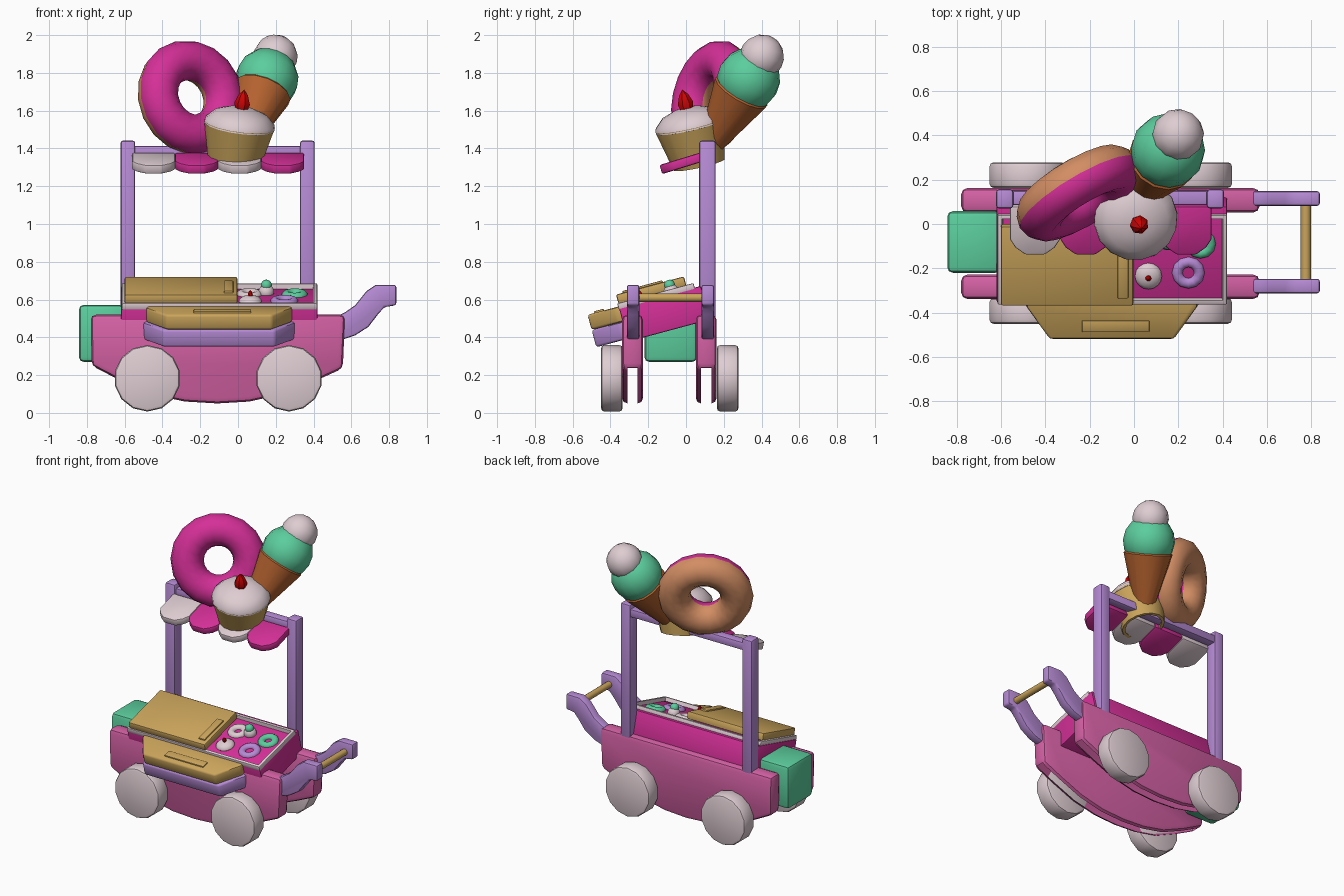
import bpy, bmesh, math
from mathutils import Matrix, Vector

if "Cube" in bpy.data.objects:
    bpy.data.objects.remove(bpy.data.objects["Cube"])


def material(name, r, g, b):
    m = bpy.data.materials.new(name)
    m.diffuse_color = (r ** 2.2, g ** 2.2, b ** 2.2, 1)
    m.use_nodes = True
    m.node_tree.nodes["Principled BSDF"].inputs["Base Color"].default_value = m.diffuse_color
    return m


WHITE = material("cream_white", .87, .80, .82)
PINK = material("pink", .83, .38, .64)
MAGENTA = material("magenta", .83, .20, .59)
PURPLE = material("purple", .71, .54, .83)
TAN = material("tan", .79, .64, .36)
MINT = material("mint", .36, .80, .61)
CONE = material("cone_brown", .71, .39, .20)
DOUGH = material("dough", .82, .55, .39)
RED = material("red", .82, .04, .04)


def finish(name, bm, mats, matrix=Matrix(), angle=40):
    bmesh.ops.recalc_face_normals(bm, faces=bm.faces)
    me = bpy.data.meshes.new(name)
    bm.to_mesh(me)
    bm.free()
    for m in mats:
        me.materials.append(m)
    for p in me.polygons:
        p.use_smooth = True
    me.set_sharp_from_angle(angle=math.radians(angle))
    ob = bpy.data.objects.new(name, me)
    ob.matrix_world = matrix
    bpy.context.collection.objects.link(ob)
    return ob


def prism(name, pts, plane, a, b, mat, bevel=.015, matrix=Matrix(), edit=None):
    """Extrude an outline in the xz or xy plane from a to b, round its hard edges."""
    bm = bmesh.new()
    rows = []
    for t in (a, b):
        rows.append([bm.verts.new((p, t, q) if plane == 'xz' else (p, q, t)) for p, q in pts])
    bm.faces.new(rows[0])
    bm.faces.new(rows[1])
    n = len(pts)
    for i in range(n):
        j = (i + 1) % n
        bm.faces.new((rows[0][i], rows[0][j], rows[1][j], rows[1][i]))
    bmesh.ops.recalc_face_normals(bm, faces=bm.faces)
    if bevel:
        es = [e for e in bm.edges if e.calc_face_angle(0) > .6]
        bmesh.ops.bevel(bm, geom=es, offset=bevel, segments=2, profile=.5, affect='EDGES')
    if edit:
        edit(bm)
    return finish(name, bm, [mat], matrix)


def box(name, x, y, z, mat, bevel=.015, matrix=Matrix(), edit=None):
    pts = [(x[0], y[0]), (x[1], y[0]), (x[1], y[1]), (x[0], y[1])]
    return prism(name, pts, 'xy', z[0], z[1], mat, bevel, matrix, edit)


def lathe(name, prof, seg, mats, matrix, closed=False, rule=None, angle=50):
    """Spin a (radius, height) profile round local z."""
    bm = bmesh.new()
    rings = []
    for k in range(seg):
        c, s = math.cos(2 * math.pi * k / seg), math.sin(2 * math.pi * k / seg)
        rings.append([bm.verts.new((r * c, r * s, h)) for r, h in prof])
    m = len(prof)
    for k in range(seg):
        A, B = rings[k], rings[(k + 1) % seg]
        for i in range(m if closed else m - 1):
            j = (i + 1) % m
            f = bm.faces.new((A[i], B[i], B[j], A[j]))
            if rule:
                f.material_index = rule(f.calc_center_median())
    bmesh.ops.remove_doubles(bm, verts=bm.verts, dist=1e-5)
    bmesh.ops.dissolve_degenerate(bm, edges=bm.edges, dist=1e-5)
    return finish(name, bm, mats, matrix, angle)


def frame(loc, axis, scale=1):
    q = Vector(axis).to_track_quat('Z', 'Y').to_matrix().to_4x4()
    return Matrix.Translation(loc) @ q @ Matrix.Scale(scale, 4)


def ball(r, h, n=8):
    return [(r * math.sin(math.pi * i / n), h - r * math.cos(math.pi * i / n)) for i in range(n + 1)]


def donut(name, M, R, r, icing, seg=18):
    prof = [(R + r * math.cos(math.pi * i / 6), r * math.sin(math.pi * i / 6)) for i in range(12)]
    lathe(name, prof, seg, [DOUGH, icing], M, True, lambda c: int(c.z > -.01 * R))


def cupcake(name, M):
    lathe(name + "_wrapper", [(.155, .2), (.12, 0), (.14, 0), (.19, .22)], 16, [TAN], M)
    lathe(name + "_frosting", [(.17, .205), (.19, .21), (.187, .235), (.14, .28), (.07, .305), (0, .312)],
          16, [WHITE], M)
    lathe(name + "_cherry", [(0, .29), (.035, .305), (.043, .335), (.026, .38), (0, .41)], 7, [RED], M, angle=35)


def ice_cream(name, M, low, high):
    lathe(name + "_cone", [(0, 0), (.055, 0), (.158, .38), (.14, .40)], 14, [CONE], M)
    lathe(name + "_low_scoop", ball(.168, .46), 14, [low], M)
    lathe(name + "_high_scoop", ball(.118, .607), 12, [high], M)


# Side panels with open undersides, and wheels
panel = [(-.78, .52), (-.775, .25), (-.62, .17), (-.45, .095), (-.28, .06), (-.11, .05), (.06, .06),
         (.24, .1), (.41, .17), (.555, .235), (.567, .52)]


def open_bottom(bm):
    faces = [f for f in bm.faces if abs(f.normal.y) < .1 and f.normal.z < -.75]
    bmesh.ops.delete(bm, geom=faces, context='FACES')


for side, y0, y1 in (("front", -.338, -.228), ("back", .052, .162)):
    prism(side + "_panel", panel, 'xz', y0, y1, PINK, .028, edit=open_bottom)
for side, y0, y1 in (("front", -.45, -.335), ("back", .163, .278)):
    for end, cx in (("left", -.48), ("right", .27)):
        pts = [(cx + .176 * math.cos(math.pi * (i + .5) / 7), .183 + .176 * math.sin(math.pi * (i + .5) / 7))
               for i in range(14)]
        prism(side + "_" + end + "_wheel", pts, 'xz', y0, y1, WHITE, .018)

# Push handles and grip bar
grip = [(.5, .50), (.57, .535), (.62, .57), (.68, .645), (.73, .678), (.838, .678), (.838, .57), (.775, .56),
        (.74, .52), (.69, .455), (.62, .41), (.5, .37)]
for side, y in (("front", -.28), ("back", .115)):
    prism(side + "_handle", grip, 'xz', y - .033, y + .033, PURPLE, .012)
lathe("handle_bar", [(.023, 0), (.023, .36)], 10, [TAN], frame((.775, -.26, .61), (0, 1, 0)))

# Mint storage box on the left end
box("storage_box", (-.842, -.60), (-.22, .058), (.27, .572), MINT, .025)

# Sloped counter: local y runs up the slope, local z is its normal
T = Matrix.Translation((0, -.36, .575)) @ Matrix.Rotation(math.radians(15), 4, 'X')
box("counter_body", (-.62, .42), (0, .448), (-.205, -.02), MAGENTA, .008, T)


def hollow(bm):
    top = max(bm.faces, key=lambda f: f.calc_center_median().z)
    bmesh.ops.inset_individual(bm, faces=[top], thickness=.018)
    bmesh.ops.inset_individual(bm, faces=[top], thickness=.014, depth=-.05)


box("display_tray", (-.615, .42), (-.003, .415), (-.03, .005), WHITE, .006, T, hollow)
box("counter_lid", (-.60, -.003), (.003, .375), (.0, .052), TAN, .01, T)
box("lid_grip", (-.075, -.025), (.04, .26), (.045, .062), TAN, .006, T)

# Fold-out front shelf
for name, m, z0, z1, x0, x1 in (("shelf_base", PURPLE, -.19, -.095, -.5, .3),
                                ("shelf_top", TAN, -.095, -.012, -.485, .285)):
    pts = [(x0, .02), (x0, -.02), (x0 + .105, -.17), (x1 - .105, -.17), (x1, -.02), (x1, .02)]
    prism(name, pts, 'xy', z0, z1, m, .013, T)
box("shelf_grip", (-.235, .07), (-.135, -.08), (-.02, -.003), TAN, .006, T)

# Treats lying in the tray
cupcake("small_cupcake", T @ Matrix.Translation((.065, .125, -.085)) @ Matrix.Scale(.32, 4))
ice_cream("small_ice_cream", T @ Matrix.Translation((.15, .29, -.125)) @ Matrix.Scale(.25, 4), WHITE, MINT)
for name, x, u, r, m in (("purple_treat", .245, .14, .05, PURPLE), ("mint_treat", .30, .275, .045, MINT),
                         ("white_treat", .06, .28, .045, WHITE)):
    donut(name, T @ Matrix.Translation((x, u, -.024)), r, .025, m, 12)

# Posts, crossbar and scalloped awning
for end, x in (("left", -.583), ("right", .367)):
    box(end + "_post", (x - .039, x + .039), (.07, .157), (.48, 1.442), PURPLE, .014)
box("crossbar", (-.56, .35), (.085, .15), (1.355, 1.412), PURPLE, .01)
A = Matrix.Translation((0, .085, 1.355)) @ Matrix.Rotation(math.radians(17), 4, 'X')
for i in range(4):
    x0, x1 = -.56 + .2275 * i, -.56 + .2275 * (i + 1)
    pts = [(x0, 0), (x0, -.155), (x0 + .025, -.195), (x0 + .07, -.228), (x1 - .07, -.228),
           (x1 - .025, -.195), (x1, -.155), (x1, 0)]
    prism("awning_flap_%d" % (i + 1), pts, 'xy', -.025, .025, MAGENTA if i % 2 else WHITE, .01, A)

# Large rooftop treats
donut("roof_donut", frame((-.25, .14, 1.67), (.5, -.83, .24)), .202, .107, MAGENTA)
cupcake("roof_cupcake", frame((-.02, .07, 1.315), (.13, -.22, .97)))
ice_cream("roof_ice_cream", frame((.01, .11, 1.388), (.31, .48, .82)), MINT, WHITE)
